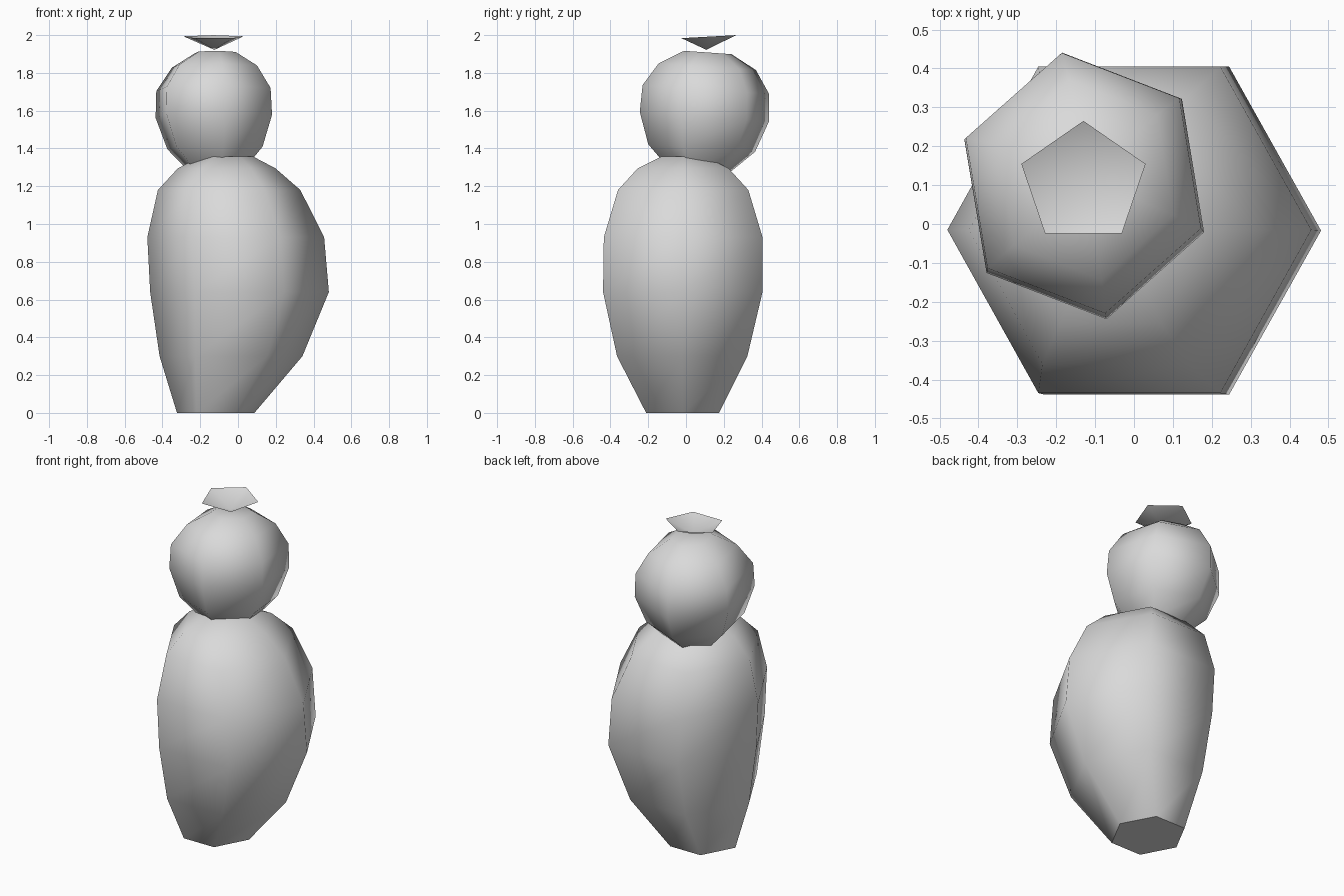
import bpy, bmesh
from math import cos, sin, radians

if "Cube" in bpy.data.objects:
    bpy.data.objects.remove(bpy.data.objects["Cube"])

grey = bpy.data.materials.new("plain grey")
grey.diffuse_color = (0.7, 0.7, 0.7, 1)
grey.use_nodes = True
grey.node_tree.nodes["Principled BSDF"].inputs["Base Color"].default_value = grey.diffuse_color


def finish(bm, name):
    bmesh.ops.recalc_face_normals(bm, faces=bm.faces)
    mesh = bpy.data.meshes.new(name)
    bm.to_mesh(mesh)
    bm.free()
    mesh.materials.append(grey)
    bpy.context.collection.objects.link(bpy.data.objects.new(name, mesh))


def ring(bm, sides, start, z, cx, cy, rx, ry, tilt=0):
    """Polygon of vertices around (cx, cy); tilt raises it towards +y."""
    verts = []
    for i in range(sides):
        a = radians(start + 360 * i / sides)
        x, y = rx * cos(a), ry * sin(a)
        verts.append(bm.verts.new((cx + x, cy + y, z + tilt * y)))
    return verts


def loft(name, rings, start, tilt=0):
    """Smooth hexagonal skin through the rings, capped, with a crisp base."""
    bm = bmesh.new()
    loops = [ring(bm, 6, start, *r, tilt) for r in rings]
    for low, high in zip(loops, loops[1:]):
        for i in range(6):
            j = (i + 1) % 6
            bm.faces.new((low[i], low[j], high[j], high[i]))
    base = bm.faces.new(loops[0])
    bm.faces.new(loops[-1])
    for f in bm.faces:
        f.smooth = True
    for e in base.edges:
        e.smooth = False
    finish(bm, name)


S = 0.866  # half height of a unit hexagon standing on a flat side

# Body: z, centre x, centre y, x radius, y radius
loft("body", [
    (0.00, -0.118, -0.018, 0.205, 0.193 / S),
    (0.30, -0.037, -0.020, 0.378, 0.345 / S),
    (0.64, 0.008, -0.017, 0.473, 0.422 / S),
    (0.93, -0.012, -0.015, 0.468, 0.420 / S),
    (1.18, -0.047, -0.015, 0.377, 0.345 / S),
    (1.295, -0.060, -0.015, 0.258, 0.240 / S),
    (1.357, -0.060, -0.015, 0.140, 0.115 / S),
], 0)

# Head: turned hexagon, leaning slightly back
loft("head", [
    (1.285, -0.115, 0.070, 0.155, 0.165),
    (1.402, -0.122, 0.083, 0.268, 0.287),
    (1.570, -0.128, 0.098, 0.328, 0.348),
    (1.712, -0.130, 0.105, 0.322, 0.340),
    (1.833, -0.125, 0.113, 0.240, 0.261),
    (1.908, -0.120, 0.115, 0.114, 0.127),
], -20, -0.07)

# Crest: shallow open five-sided cup resting on its point
bm = bmesh.new()
rim = ring(bm, 5, 90, 1.991, -0.13, 0.105, 0.168, 0.16, 0.055)
tip = bm.verts.new((-0.125, 0.108, 1.922))
for i in range(5):
    bm.faces.new((rim[i], tip, rim[(i + 1) % 5])).smooth = True
finish(bm, "crest")
